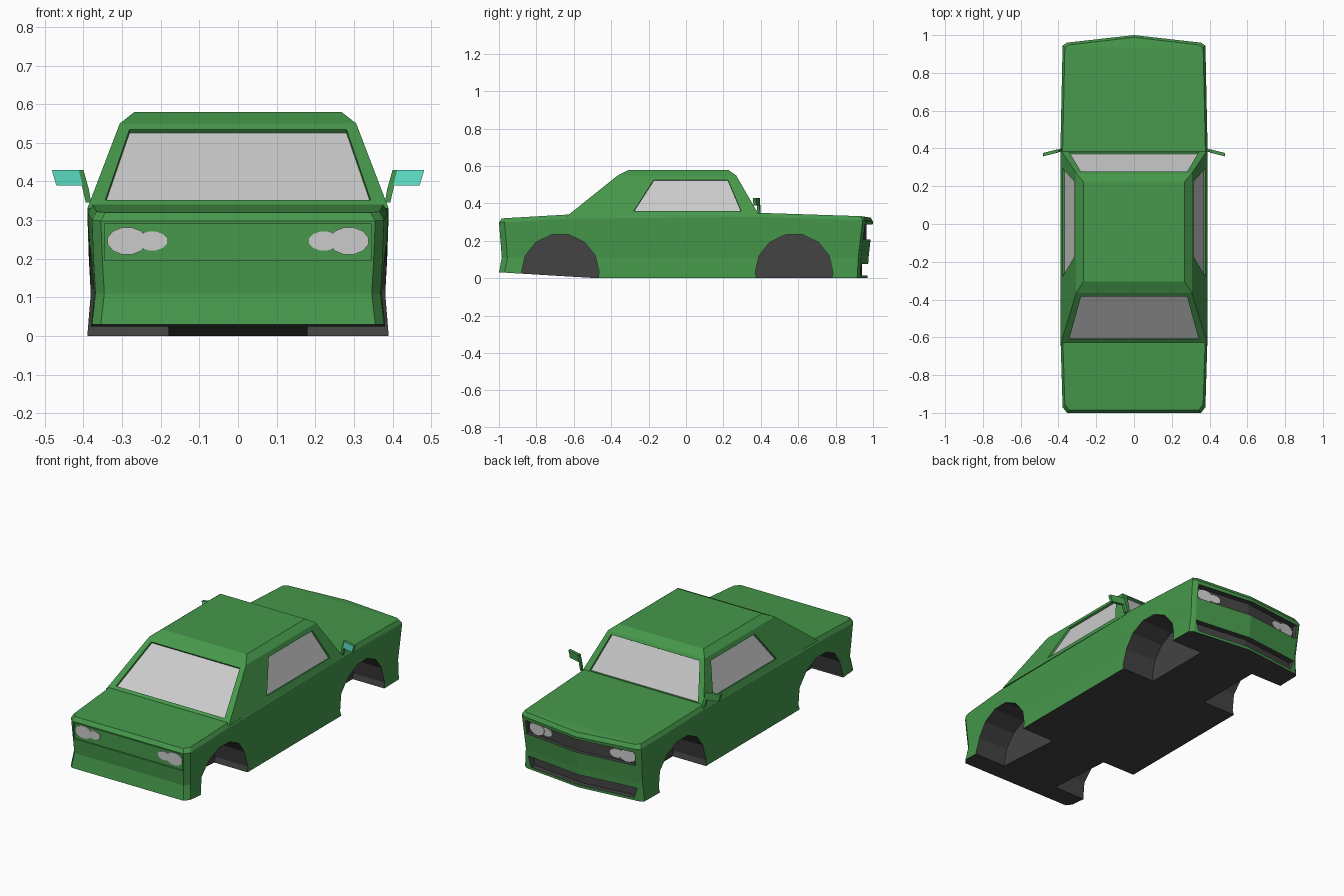
import bpy, bmesh, math
from mathutils import Vector

if "Cube" in bpy.data.objects:
    bpy.data.objects.remove(bpy.data.objects["Cube"])


def material(name, rgb):
    m = bpy.data.materials.new(name)
    m.diffuse_color = (*rgb, 1)
    m.use_nodes = True
    m.node_tree.nodes["Principled BSDF"].inputs["Base Color"].default_value = m.diffuse_color
    return m


paint = material("green paint", (0.061, 0.314, 0.070))
dark = material("dark grey", (0.056, 0.056, 0.056))
glass = material("light grey glass", (0.60, 0.60, 0.60))
teal = material("teal mirror glass", (0.12, 0.80, 0.60))


def finish(name, bm, mats, rule=None):
    bmesh.ops.recalc_face_normals(bm, faces=bm.faces)
    if rule:
        bm.normal_update()
        for f in bm.faces:
            f.material_index = rule(f)
    me = bpy.data.meshes.new(name)
    bm.to_mesh(me)
    bm.free()
    for m in mats:
        me.materials.append(m)
    ob = bpy.data.objects.new(name, me)
    bpy.context.collection.objects.link(ob)
    return ob


def solid(name, a, b, mats, rule=None):
    """Closed prism between two matching outlines."""
    bm = bmesh.new()
    va, vb = [bm.verts.new(p) for p in a], [bm.verts.new(p) for p in b]
    bm.faces.new(va)
    bm.faces.new(vb)
    for i in range(len(a)):
        j = (i + 1) % len(a)
        bm.faces.new((va[i], va[j], vb[j], vb[i]))
    return finish(name, bm, mats, rule)


# Lower body: plan outline columns (x, y, top z, bottom z), stacked in levels
cols = [(.355, -1, .320, .03), (.378, -.97, .322, .03), (.388, -.64, .340, .01),
        (.39, -.47, .342, 0), (.39, .38, .350, 0), (.378, .945, .332, 0),
        (.355, .96, .330, 0), (0, 1, .324, 0)]
# level: (x offset, tail offset, nose offset)
levels = [(0, 0, -.03), (-.009, .015, -.024), (-.004, .008, -.014), (0, 0, 0), (-.012, .015, -.012)]
bm = bmesh.new()
rings = []
for k, (dx, dt, dn) in enumerate(levels):
    right = []
    for x, y, top, bot in cols:
        z = (bot, .11, .20, top - .022, top)[k]
        right.append(Vector((x + dx if x else 0, y + (dt if y < -.9 else dn if y > .9 else 0), z)))
    left = [Vector((-p.x, p.y, p.z)) for p in reversed(right[:-1])]
    rings.append([bm.verts.new(p) for p in right + left])
n = len(rings[0])
for r0, r1 in zip(rings, rings[1:]):
    for i in range(n):
        j = (i + 1) % n
        bm.faces.new((r0[i], r0[j], r1[j], r1[i]))
for r in (rings[0], rings[-1]):
    for i in range(6):
        bm.faces.new((r[i], r[i + 1], r[n - 2 - i], r[n - 1 - i]))
    bm.faces.new((r[6], r[7], r[8]))
body = finish("lower_body", bm, [paint, dark], lambda f: 1 if f.normal.z < -.8 else 0)


def cut(cutter):
    m = body.modifiers.new(cutter.name, 'BOOLEAN')
    m.operation, m.solver, m.object = 'DIFFERENCE', 'EXACT', cutter
    cutter.hide_render = True
    cutter.hide_set(True)


def all_dark(f):
    return 1


# Wheel wells
for s in (-1, 1):
    for label, yc in (("rear", -.672), ("front", .578)):
        arc = [(yc + .208 * math.sin((k + .5) * math.tau / 14),
                .03 + .208 * math.cos((k + .5) * math.tau / 14)) for k in range(14)]
        cut(solid(f"{label}_wheel_well_cutter", [(s * .18, y, z) for y, z in arc],
                  [(s * .5, y, z) for y, z in arc], [paint, dark], all_dark))


# Nose openings follow the V of the nose
def vee(w, yc, z):
    return [(-w, yc - .116 * w, z), (0, yc, z), (w, yc - .116 * w, z), (w, 1.1, z), (-w, 1.1, z)]


cut(solid("grille_cutter", vee(.345, .965, .208), vee(.345, .965, .287), [paint, dark], all_dark))
cut(solid("intake_cutter", vee(.325, .94, .015), vee(.345, .94, .075), [paint, dark], all_dark))

# Shallow recess across the tail
rect = [(-.345, .195), (.345, .195), (.345, .29), (-.345, .29)]
cut(solid("tail_panel_cutter", [(x, -1.1, z) for x, z in rect],
          [(x, -.983, z) for x, z in rect], [paint, dark]))

# Lamps: a large and a small rounded plate on each side, both ends
for s in (-1, 1):
    for size, cx, rx, rz, t in (("large", .287, .052, .036, .009), ("small", .222, .040, .025, .007)):
        pts = [(s * (cx + rx * math.cos((k + .5) * math.tau / 12)),
                .246 + rz * math.sin((k + .5) * math.tau / 12)) for k in range(12)]
        solid(f"{size}_head_lamp", [(x, .964 - .116 * abs(x), z) for x, z in pts],
              [(x, .964 + t - .116 * abs(x), z) for x, z in pts], [glass])
        solid(f"{size}_tail_lamp", [(x, -.982, z) for x, z in pts],
              [(x, -.982 - t * .6, z) for x, z in pts], [glass])

# Cabin: two stacked frustums with recessed windows
bm = bmesh.new()


def ring(x, y0, y1, z):
    return [bm.verts.new(p) for p in ((-x, y0, z), (x, y0, z), (x, y1, z), (-x, y1, z))]


base, eave, roof = ring(.39, -.64, .395, .33), ring(.306, -.365, .268, .55), ring(.268, -.305, .225, .58)
panes = []


def window(a, b, c, d, u0, u1, v0, v1, depth=.012):
    """Frame a, b (bottom) c, d (top) with a sunken pane at the given fractions."""
    o = [v.co for v in (a, b, c, d)]
    normal = (o[1] - o[0]).cross(o[3] - o[0]).normalized()
    uv = ((u0, v0), (u1, v0), (u1, v1), (u0, v1))
    spots = [o[0].lerp(o[1], u).lerp(o[3].lerp(o[2], u), v) for u, v in uv]
    rim = [bm.verts.new(p) for p in spots]
    sunk = [bm.verts.new(p - normal * depth) for p in spots]
    outer = (a, b, c, d)
    for i in range(4):
        j = (i + 1) % 4
        bm.faces.new((outer[i], outer[j], rim[j], rim[i]))
        bm.faces.new((rim[i], rim[j], sunk[j], sunk[i]))
    panes.append(bm.faces.new(sunk))


window(base[0], base[1], eave[1], eave[0], .05, .95, .10, .93)
window(base[2], base[3], eave[3], eave[2], .05, .95, .10, .93)
window(base[1], base[2], eave[2], eave[1], .33, .915, .14, .89)
window(base[3], base[0], eave[0], eave[3], .085, .67, .14, .89)
for i in range(4):
    j = (i + 1) % 4
    bm.faces.new((eave[i], eave[j], roof[j], roof[i]))
bm.faces.new(roof)
bm.faces.new(base)
finish("cabin", bm, [paint, glass], lambda f: 1 if f in panes else 0)

# Wing mirrors: angled head with teal glass, and a stalk
head = [(.402, .39), (.412, .43), (.482, .43), (.470, .39)]
stalk = [(.380, .345), (.394, .345), (.404, .39), (.414, .43), (.400, .43), (.386, .38)]


def slab(name, pts, s, y0, y1, mats, rule=None):
    def sweep(y):
        return [(s * x, y - .25 * (x - .385), z) for x, z in pts]
    solid(name, sweep(y0), sweep(y1), mats, rule)


for s in (-1, 1):
    slab("mirror_head", head, s, .382, .400, [paint, teal], lambda f: 1 if f.normal.y < -.8 else 0)
    slab("mirror_stalk", stalk, s, .384, .398, [paint])
